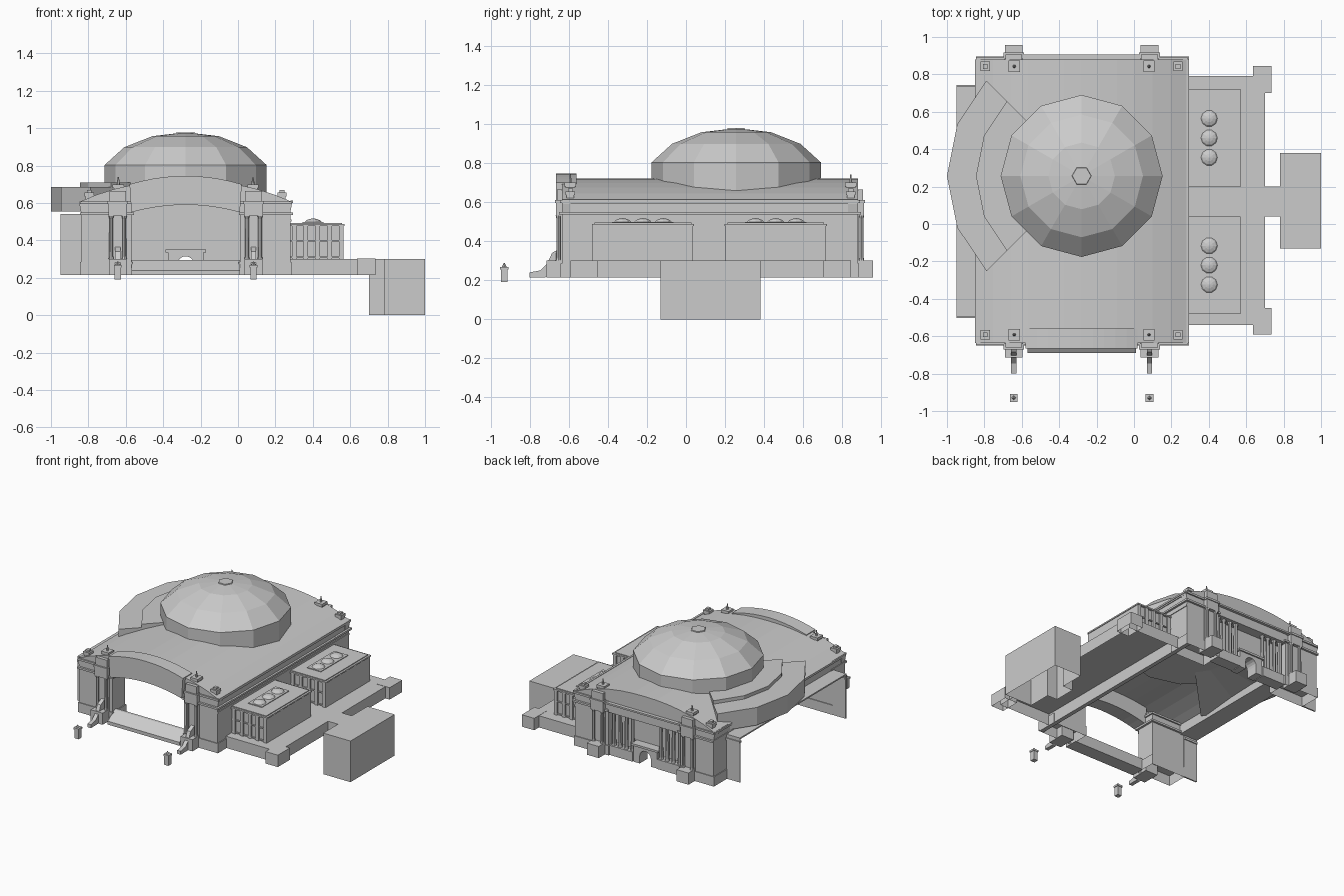
import bpy, bmesh, math

if "Cube" in bpy.data.objects:
    bpy.data.objects.remove(bpy.data.objects["Cube"])

stone = bpy.data.materials.new("grey_stone")
stone.use_nodes = True
stone.diffuse_color = (0.6, 0.6, 0.6, 1)
stone.node_tree.nodes["Principled BSDF"].inputs["Base Color"].default_value = (0.6, 0.6, 0.6, 1)

CX, DOME_Y = -0.28, 0.257     # centre line of the hall, dome centre
BASE, FLOOR = 0.215, 0.3
FRONT, BACK = -0.635, 0.88


def finish(name, bm):
    bmesh.ops.recalc_face_normals(bm, faces=bm.faces)
    mesh = bpy.data.meshes.new(name)
    bm.to_mesh(mesh)
    bm.free()
    mesh.materials.append(stone)
    ob = bpy.data.objects.new(name, mesh)
    bpy.context.collection.objects.link(ob)
    return ob


def prism(name, pts, axis, a, b, hollow=False):
    """Extrude a 2D outline along an axis from a to b; hollow drops the first cap."""
    place = {"x": lambda p, d: (d, p[0], p[1]),
             "y": lambda p, d: (p[0], d, p[1]),
             "z": lambda p, d: (p[0], p[1], d)}[axis]
    bm = bmesh.new()
    low = [bm.verts.new(place(p, a)) for p in pts]
    high = [bm.verts.new(place(p, b)) for p in pts]
    n = len(pts)
    for i in range(n):
        j = (i + 1) % n
        bm.faces.new((low[i], low[j], high[j], high[i]))
    bm.faces.new(high)
    if not hollow:
        bm.faces.new(low)
    return finish(name, bm)


def box(name, x, y, z, hollow=False):
    outline = [(x[0], y[0]), (x[1], y[0]), (x[1], y[1]), (x[0], y[1])]
    return prism(name, outline, "z", z[0], z[1], hollow)


def around(c, half):
    return (c - half, c + half)


def lathe(name, centre, profile, sides):
    """Stack rings of (radius, height) about a vertical axis and cap them."""
    bm = bmesh.new()
    rings = [[bm.verts.new((centre[0] + r * math.cos(math.tau * k / sides),
                            centre[1] + r * math.sin(math.tau * k / sides), z))
              for k in range(sides)] for r, z in profile]
    for lo, hi in zip(rings, rings[1:]):
        for k in range(sides):
            j = (k + 1) % sides
            bm.faces.new((lo[k], lo[j], hi[j], hi[k]))
    bm.faces.new(rings[-1])
    bm.faces.new(rings[0])
    return finish(name, bm)


def fan(name, r, z0, z1):
    """Sector slab with a flat top and an underside rising to its apex."""
    bm = bmesh.new()
    apex = bm.verts.new((CX, DOME_Y, z1))
    under = bm.verts.new((CX, DOME_Y, z1 - 0.01))
    rims = [[bm.verts.new((CX + r * math.cos(math.radians(a)),
                           DOME_Y + r * math.sin(math.radians(a)), z))
             for a in (135, 157.5, 180, 202.5, 225)] for z in (z0, z1)]
    low, high = rims
    for k in range(4):
        bm.faces.new((low[k], low[k + 1], high[k + 1], high[k]))
        bm.faces.new((under, low[k + 1], low[k]))
    bm.faces.new([apex] + high)
    for k in (0, -1):
        bm.faces.new((apex, high[k], low[k], under))
    return finish(name, bm)


def arc(half, edge, crown, steps=10, power=2.0):
    """Shallow arch from left to right about the hall's centre line."""
    ts = [2 * i / steps - 1 for i in range(steps + 1)]
    return [(CX + half * t, edge + (crown - edge) * (1 - abs(t) ** power)) for t in ts]


# Barrel roof, gables and front arch
roof_top = arc(0.57, 0.605, 0.72, 12, 2.3)
roof_low = arc(0.57, 0.59, 0.70, 12, 2.3)
prism("barrel_roof", roof_top + roof_low[::-1], "y", -0.63, BACK)
soffit = arc(0.29, 0.55, 0.59)
prism("front_gable", roof_top + [(0.28, 0.55)] + soffit[::-1] + [(-0.84, 0.55)],
      "y", FRONT, -0.59)
prism("front_arch", arc(0.30, 0.70, 0.745) + soffit[::-1], "y", -0.665, -0.56)
prism("back_gable", roof_top + [(0.28, 0.55), (-0.84, 0.55)], "y", 0.83, BACK)

# Side wall, corner blocks and mouldings
box("side_wall", (0.25, 0.28), (FRONT, BACK), (BASE, 0.6))
box("open_side_beam", (-0.84, -0.81), (FRONT, BACK), (0.54, 0.6))
box("lean_to_roof", (-0.95, -0.81), (-0.49, 0.73), (0.53, 0.54))
for y in (-0.49, 0.73):
    box("wing_panel", (-0.95, -0.84), around(y, 0.005), (BASE, 0.54))
    box("wing_panel_trim", (-0.95, -0.84), around(y, 0.012), (0.5, 0.515))
for x in ((0.01, 0.28), (-0.84, -0.57)):
    for end, y in (("front", (FRONT, -0.49)), ("back", (0.73, BACK))):
        box(end + "_corner_block", x, y, (BASE, 0.6), True)
        box(end + "_corner_base", (x[0] - 0.006, x[1] + 0.006),
            (y[0] - 0.006, y[1] + 0.006), (BASE, 0.285), True)
        for z, grow in ((0.535, 0.015), (0.595, 0.01)):
            box(end + "_corner_cornice", (x[0] - 0.005, x[1] + grow),
                (y[0] - grow, y[1] + grow), (z, z + 0.014))
for z, reach in ((0.535, 0.295), (0.6, 0.295), (0.5, 0.285)):
    box("side_cornice", (0.28, reach), (FRONT, BACK), (z, z + 0.012))

# Sloping front sill under the arch
prism("front_sill", [(-0.69, BASE), (-0.69, 0.24), (-0.61, 0.295), (-0.59, 0.295), (-0.59, BASE)],
      "x", -0.57, 0.01)

# Columned piers at both ends
for x in (CX - 0.363, CX + 0.363):
    for end, face, out in (("front", FRONT, -1), ("back", BACK, 1)):
        def span(a, b):
            return tuple(sorted((face + out * a, face + out * b)))
        box(end + "_pier", around(x, 0.05), span(-0.05, 0.006), (BASE, 0.62))
        box(end + "_pier_base", around(x, 0.048), span(0, 0.078), (BASE, FLOOR))
        box(end + "_pier_entablature", around(x, 0.05), span(0, 0.03), (0.53, 0.6))
        box(end + "_pier_cornice", around(x, 0.055), span(0, 0.036), (0.595, 0.61))
        box(end + "_pier_attic", around(x, 0.045), span(-0.05, 0.025), (0.61, 0.665))
        for dx in (-0.035, 0.035):
            lathe(end + "_pier_column", (x + dx, face + out * 0.018),
                  [(0.014, FLOOR), (0.011, 0.315), (0.010, 0.515), (0.014, 0.53)], 8)
    # Sweeping stair rail and lamp in front of each pier
    prism("stair_rail", [(-0.8, BASE), (-0.8, 0.24), (-0.745, 0.25), (-0.71, 0.285),
                         (-0.685, 0.34), (-0.64, 0.365), (-0.64, 0.27), (-0.72, BASE)],
          "x", x - 0.014, x + 0.014)
    box("lamp_post", around(x, 0.017), around(-0.93, 0.017), (0.19, 0.255))
    box("lamp_cap", around(x, 0.021), around(-0.93, 0.021), (0.255, 0.268))
    lathe("lamp_finial", (x, -0.93), [(0.012, 0.268), (0.003, 0.287)], 4)

# Roof pedestals, the inner ones with finials
for s in (-1, 1):
    for y in (-0.592, 0.843):
        x = CX + s * 0.36
        box("inner_pedestal", around(x, 0.024), around(y, 0.024), (0.62, 0.68))
        box("inner_pedestal_cap", around(x, 0.03), around(y, 0.03), (0.68, 0.7))
        lathe("inner_finial", (x, y), [(0.009, 0.7), (0.003, 0.74)], 6)
        x = CX + s * 0.515
        box("corner_pedestal", around(x, 0.02), around(y, 0.02), (0.59, 0.64))
        box("corner_pedestal_cap", around(x, 0.025), around(y, 0.025), (0.635, 0.655))
        box("corner_pedestal_top", around(x, 0.013), around(y, 0.013), (0.655, 0.668))

# Back wall with an arched doorway
door = [(CX + 0.045 * math.cos(math.pi * k / 8), 0.27 + 0.045 * math.sin(math.pi * k / 8))
        for k in range(9)]


def doorway(name, half, top, y0, y1):
    left, right = CX - half, CX + half
    prism(name, [(left, BASE), (left, top), (right, top), (right, BASE), (CX + 0.045, BASE)]
          + door + [(CX - 0.045, BASE)], "y", y0, y1)


doorway("back_wall", 0.29, 0.6, 0.79, 0.815)
doorway("door_surround", 0.095, 0.335, 0.78, 0.87)
box("door_cornice", around(CX, 0.108), (0.78, 0.88), (0.335, 0.35))
box("back_entablature", (-0.57, 0.01), (0.80, 0.885), (0.53, 0.6))
box("back_cornice", (-0.59, 0.03), (0.80, 0.905), (0.595, 0.607))
for s in (-1, 1):
    mid = CX + s * 0.195
    box("back_column_plinth", around(mid, 0.095), (0.815, 0.875), (BASE, 0.285))
    for k in range(4):
        x = CX + s * (0.115 + 0.05 * k)
        lathe("back_column", (x, 0.85),
              [(0.018, 0.285), (0.014, 0.3), (0.012, 0.515), (0.018, 0.53)], 8)

# Faceted dome
lathe("dome", (CX, DOME_Y), [(0.433, 0.63), (0.433, 0.803), (0.328, 0.898), (0.178, 0.957),
                             (0.05, 0.972)], 12)
lathe("dome_cap", (CX, DOME_Y), [(0.055, 0.965), (0.05, 0.978)], 6)

# Stepped fan beside the dome
fan("lower_fan", 0.72, 0.555, 0.685)
fan("upper_fan", 0.565, 0.67, 0.71)

# Side terrace with corner blocks and outer block
box("terrace", (0.28, 0.70), (-0.54, 0.79), (BASE, FLOOR), True)
for y in ((-0.59, -0.45), (0.70, 0.845)):
    box("terrace_corner", (0.635, 0.735), y, (BASE, FLOOR + 0.002), True)
prism("outer_block", [(0.70, 0.04), (0.78, 0.04), (0.78, -0.13), (1.0, -0.13), (1.0, 0.38),
                      (0.78, 0.38), (0.78, 0.20), (0.70, 0.20)], "z", 0, FLOOR, True)

# Two panelled pavilions with small domes
for y0 in (-0.478, 0.202):
    y1 = y0 + 0.515
    mid = (y0 + y1) / 2
    box("pavilion", (0.28, 0.553), (y0 + 0.012, y1 - 0.012), (FLOOR, 0.48))
    for z in (0.305, 0.395):
        box("pavilion_band", (0.28, 0.561), (y0 + 0.003, y1 - 0.003), (z, z + 0.008))
    for k in range(7):
        y = y0 + 0.012 + k * (0.515 - 0.024) / 6
        box("pavilion_pilaster", (0.55, 0.565), around(y, 0.012), (FLOOR, 0.48))
    for k in range(5):
        x = 0.30 + k * 0.0632
        box("pavilion_pilaster", around(x, 0.012), (y0, y1), (FLOOR, 0.48))
    box("pavilion_roof", (0.28, 0.57), (y0 - 0.004, y1 + 0.004), (0.478, 0.488))
    box("pavilion_roof_panel", (0.28, 0.556), (y0 + 0.01, y1 - 0.01), (0.488, 0.494))
    box("small_dome_plate", around(0.402, 0.056), around(mid, 0.157), (0.49, 0.499))
    for k in (-1, 0, 1):
        lathe("small_dome", (0.402, mid + k * 0.104),
              [(0.046, 0.497), (0.037, 0.507), (0.02, 0.514), (0.004, 0.517)], 10)
